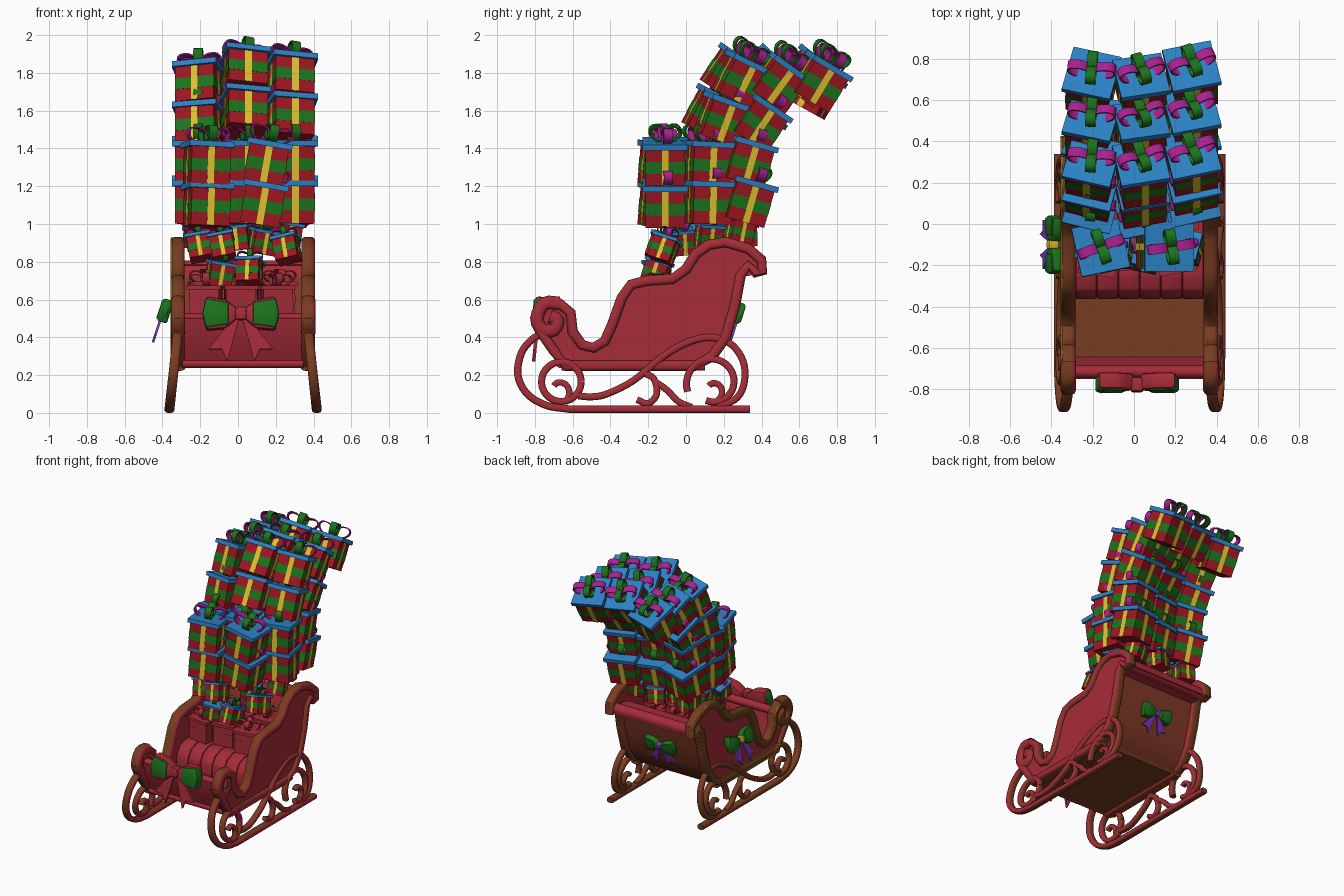
import bpy, bmesh, math, random
from mathutils import Matrix, Vector, Euler

if "Cube" in bpy.data.objects:
    bpy.data.objects.remove(bpy.data.objects["Cube"])
random.seed(4)
CX = 0.027


def mat(name, c):
    m = bpy.data.materials.new(name)
    m.diffuse_color = (*c, 1)
    m.use_nodes = True
    m.node_tree.nodes["Principled BSDF"].inputs["Base Color"].default_value = m.diffuse_color
    return m


RED = mat("sleigh_red", (0.38, 0.025, 0.04))
BROWN = mat("brown", (0.19, 0.045, 0.015))
WRAP = mat("wrap_red", (0.34, 0.008, 0.015))
GREEN = mat("green", (0.012, 0.17, 0.012))
YELLOW = mat("yellow", (0.75, 0.52, 0.03))
BLUE = mat("blue", (0.025, 0.22, 0.55))
PINK = mat("magenta", (0.4, 0.015, 0.27))
PURPLE = mat("purple", (0.2, 0.04, 0.5))
TRIM = mat("trim_gold", (0.35, 0.22, 0.02))


def finish(name, bm, mats, smooth=True):
    bmesh.ops.recalc_face_normals(bm, faces=bm.faces)
    bm.normal_update()
    me = bpy.data.meshes.new(name)
    if len(mats) == 2 and mats == [BROWN, RED]:      # two-tone paint: red faces look right
        for f in bm.faces:
            f.material_index = int(f.normal.x > 0.4)
    bm.to_mesh(me)
    bm.free()
    for m in mats:
        me.materials.append(m)
    if smooth:
        me.polygons.foreach_set("use_smooth", [True] * len(me.polygons))
        me.set_sharp_from_angle(angle=math.radians(40))
    ob = bpy.data.objects.new(name, me)
    bpy.context.collection.objects.link(ob)
    return ob


def prism(name, pts, axis, lo, hi, mats, bevel=0):
    """2D outline (y,z) or (x,z) extruded along X or Y."""
    bm = bmesh.new()
    mk = (lambda p, d: (d, *p)) if axis == 'X' else (lambda p, d: (p[0], d, p[1]))
    a = [bm.verts.new(mk(p, lo)) for p in pts]
    b = [bm.verts.new(mk(p, hi)) for p in pts]
    bm.faces.new(a)
    bm.faces.new(b[::-1])
    for i in range(len(pts)):
        j = (i + 1) % len(pts)
        bm.faces.new((a[i], b[i], b[j], a[j]))
    if bevel:
        bmesh.ops.bevel(bm, geom=bm.edges[:], offset=bevel, segments=2, affect='EDGES', profile=0.5)
    return finish(name, bm, mats)


def spline(p, n=5):
    """Catmull-Rom smoothing of an open path."""
    p = [Vector(v) for v in p]
    q = [2 * p[0] - p[1]] + p + [2 * p[-1] - p[-2]]
    out = []
    for i in range(1, len(q) - 2):
        a, b, c, d = q[i - 1:i + 3]
        for k in range(n):
            t = k / n
            out.append(0.5 * (2 * b + (c - a) * t + (2 * a - 5 * b + 4 * c - d) * t * t + (3 * b - a - 3 * c + d) * t ** 3))
    return out + [p[-1]]


def tube(name, path, r, rx, xfun, mats, closed=False, n=12, off=0):
    """Rounded-square tube along a (y,z) path; xfun(z) gives its x, off shifts it sideways."""
    path = [Vector(v) for v in path]
    bm, rings, m = bmesh.new(), [], len(path)
    sq = lambda v: math.copysign(abs(v) ** 0.65, v)
    for i, p in enumerate(path):
        a = path[i - 1] if closed or i else p
        b = path[(i + 1) % m] if closed or i < m - 1 else p
        t = (b - a).normalized()
        ring = []
        for k in range(n):
            u = 2 * math.pi * (k + .5) / n
            d = off + r * sq(math.cos(u))
            ring.append(bm.verts.new((xfun(p.y) + rx * sq(math.sin(u)), p.x - t.y * d, p.y + t.x * d)))
        rings.append(ring)
    for i in range(m if closed else m - 1):
        A, B = rings[i], rings[(i + 1) % m]
        for k in range(n):
            bm.faces.new((A[k], A[(k + 1) % n], B[(k + 1) % n], B[k]))
    if not closed:
        bm.faces.new(rings[0])
        bm.faces.new(rings[-1][::-1])
    return finish(name, bm, mats)


def spiral(c, r0, r1, a0, a1, n=28):
    return [(c[0] + (r0 + (r1 - r0) * i / n) * math.cos(math.radians(a0 + (a1 - a0) * i / n)),
             c[1] + (r0 + (r1 - r0) * i / n) * math.sin(math.radians(a0 + (a1 - a0) * i / n))) for i in range(n + 1)]


# side outline, from front curl over the top to the back curl, then the underside
top = [(-0.77, 0.43), (-0.80, 0.50), (-0.75, 0.58), (-0.67, 0.58), (-0.61, 0.53), (-0.60, 0.43), (-0.55, 0.36), (-0.49, 0.345),
       (-0.43, 0.38), (-0.39, 0.47), (-0.34, 0.61), (-0.29, 0.68), (-0.21, 0.70), (-0.07, 0.71), (0.0, 0.76),
       (0.05, 0.84), (0.12, 0.89), (0.21, 0.905), (0.33, 0.87), (0.40, 0.81), (0.405, 0.745)]
under = [(0.37, 0.74), (0.33, 0.78), (0.29, 0.73), (0.26, 0.57), (0.21, 0.40), (0.14, 0.30), (0.05, 0.25), (-0.64, 0.25), (-0.70, 0.33)]
front_curl = [(-0.67, 0.58), (-0.75, 0.58), (-0.79, 0.50), (-0.76, 0.44), (-0.70, 0.44), (-0.68, 0.49), (-0.72, 0.51)]
main = [(0.34, 0.02), (-0.62, 0.02), (-0.74, 0.04), (-0.84, 0.10), (-0.89, 0.20), (-0.87, 0.32), (-0.80, 0.40), (-0.72, 0.42)]
scroll = [(-0.57, 0.09), (-0.50, 0.085), (-0.42, 0.10), (-0.28, 0.17), (-0.12, 0.30), (0.0, 0.37), (0.12, 0.40), (0.23, 0.37),
          (0.30, 0.28), (0.31, 0.17), (0.27, 0.08), (0.17, 0.03)]
for s, side in ((-1, "left"), (1, "right")):
    xf = lambda z: CX + s * 0.345
    xr = lambda z: CX + s * (0.392 - 0.11 * z)
    two = [BROWN, RED]
    prism(side + "_side_panel", top + under, 'X', CX + s * 0.315, CX + s * 0.358, [RED])
    tube(side + "_side_rim", top + under, 0.028, 0.036, xf, two, True)
    tube(side + "_front_curl", spline(front_curl, 3), 0.036, 0.038, xf, two)
    # runner ironwork
    tube(side + "_runner", main[:2] + spline(main[1:])[1:], 0.02, 0.026, xr, two)
    tube(side + "_runner_scroll", spline(scroll), 0.019, 0.022, xr, two)
    tube(side + "_front_ring", spiral((-0.66, 0.165), 0.105, 0.105, 0, 360), 0.019, 0.022, xr, two)
    tube(side + "_front_ring_curl", spiral((-0.68, 0.12), 0.075, 0.03, -60, 130, 14), 0.017, 0.02, xr, two)
    tube(side + "_rear_ring", spiral((0.14, 0.16), 0.14, 0.10, 200, -110), 0.019, 0.022, xr, two)
    tube(side + "_rear_curl", spiral((0.14, 0.12), 0.06, 0.03, -60, 130, 14), 0.017, 0.02, xr, two)
    tube(side + "_middle_brace", spline([(-0.26, 0.07), (-0.20, 0.05), (-0.155, 0.10), (-0.17, 0.18), (-0.22, 0.21)]), 0.018, 0.02, xr, two)
    tube(side + "_rear_brace", spline([(-0.17, 0.17), (-0.10, 0.12), (-0.04, 0.06), (0.03, 0.03)]), 0.018, 0.02, xr, two)
    tube(side + "_sill", [(-0.66, 0.245), (0.10, 0.245)], 0.022, 0.035, lambda z: CX + s * 0.34, two)
# gold trim lines on the left outer face
for k, (x, o) in enumerate(((-0.350, 0.016), (-0.336, -0.03))):
    tube("left_trim_%d" % k, top[3:] + under[:-1], 0.007, 0.007, lambda z: x, [TRIM], False, 6, o)

# body between the sides
L, R = CX - 0.32, CX + 0.32
prism("floor", [(-0.66, 0.24), (0.08, 0.24), (0.10, 0.27), (-0.66, 0.27)], 'X', L, R, [BROWN])
prism("dash", [(-0.66, 0.24), (-0.70, 0.33), (-0.74, 0.43), (-0.75, 0.50), (-0.71, 0.52), (-0.69, 0.44), (-0.67, 0.34), (-0.645, 0.27)], 'X', L, R, [RED])
tube_bar = lambda name, y, z, r: prism(name, spiral((y, z), r, r, 0, 345, 23), 'X', L, R, [RED])
tube_bar("dash_rail", -0.715, 0.495, 0.03)
tube_bar("dash_lip", -0.665, 0.26, 0.022)
prism("back_panel", [(0.06, 0.24), (0.14, 0.29), (0.21, 0.40), (0.26, 0.57), (0.30, 0.75), (0.24, 0.78), (0.18, 0.56), (0.06, 0.30)],
      'X', L, R, [mat("back_brown_red", (0.22, 0.04, 0.02))])
prism("back_top", [(0.22, 0.72), (0.24, 0.78), (0.40, 0.79), (0.41, 0.74), (0.30, 0.72)], 'X', L, R, [RED])
tube_bar("back_rail", 0.37, 0.765, 0.042)
w = (R - L - 0.02) / 6
for i in range(6):
    prism("seat_cushion_%d" % i, [(-0.34, 0.26), (-0.365, 0.34), (-0.355, 0.42), (-0.32, 0.475), (-0.25, 0.50), (0.19, 0.50), (0.10, 0.26)],
          'X', L + 0.01 + i * w, L + 0.01 + (i + 1) * w, [RED], 0.012)


# decorative bows (modelled facing -y)
def bow(name, loc, rot, s, wing, edge, tail, knot):
    M = Matrix.Translation(loc) @ Euler([math.radians(a) for a in rot]).to_matrix().to_4x4() @ Matrix.Scale(s, 4)
    parts = [prism(name + "_knot", [(-.13, -.17), (.13, -.17), (.16, 0), (.13, .17), (-.13, .17), (-.16, 0)], 'Y', -.24, .1, [knot], .04)]
    for d in (-1, 1):
        f = lambda pts: [(d * x, z) for x, z in pts]
        parts += [prism(name + "_loop", f([(.08, -.13), (.4, -.4), (.92, -.45), (.97, 0), (.92, .46), (.4, .36), (.08, .13)]), 'Y', -.2, .2, [edge], .08),
                  prism(name + "_loop_face", f([(.32, -.3), (.93, -.39), (1.02, 0), (.93, .4), (.32, .28)]), 'Y', -.24, .12, [wing], .06),
                  prism(name + "_tail", f([(.02, -.05), (.2, -.1), (.85, -.95), (.5, -.95), (.36, -1.28)]), 'Y', -.12, -.03, [tail])]
    for p in parts:
        p.matrix_world = M


bow("front_bow", (0.015, -0.765, 0.525), (-6, 0, 0), 0.2, GREEN, RED, RED, RED)
bow("back_bow", (CX, 0.275, 0.53), (18, 0, 180), 0.125, GREEN, GREEN, PURPLE, PURPLE)
bow("left_bow", (-0.385, -0.10, 0.54), (-18, 0, -90), 0.14, GREEN, GREEN, PURPLE, YELLOW)


# gift box: body, bands, lid and a four-loop ribbon
def gift_mesh(name, mats):
    bm = bmesh.new()

    def box(c, s, k):
        g = bmesh.ops.create_cube(bm, size=1, matrix=Matrix.Translation(c) @ Matrix.Diagonal((*s, 1)))
        for f in {f for v in g['verts'] for f in v.link_faces}:
            f.material_index = k
    box((0, 0, 0), (.21, .21, .2), 0)
    box((0, 0, 0), (.213, .213, .065), 1)
    box((0, 0, 0), (.036, .216, .198), 2)
    box((0, 0, 0), (.216, .036, .198), 2)
    box((0, 0, .112), (.24, .24, .03), 3)
    n = 14
    for j in range(4):
        k, big = (4, 1.0) if j % 2 == 0 else (1, 0.85)
        M = Matrix.Translation((0, 0, .127)) @ Matrix.Rotation(j * math.pi / 2 + .15, 4, 'Z') @ Matrix.Rotation(-.4 if k == 4 else -.7, 4, 'Y')
        rings = []
        for i in range(n):
            a = 2 * math.pi * i / n
            rings.append([bm.verts.new(M @ Vector((big * .065 + (big * .065 - o) * math.cos(a), y, .008 + (.043 - o) * math.sin(a))))
                          for o, y in ((0, -.024), (0, .024), (.008, .024), (.008, -.024))])
        for i in range(n):
            A, B = rings[i], rings[(i + 1) % n]
            for q in range(4):
                bm.faces.new((A[q], A[(q + 1) % 4], B[(q + 1) % 4], B[q])).material_index = k
    ob = finish(name, bm, mats)
    me = ob.data
    bpy.data.objects.remove(ob)
    return me


GIFT = gift_mesh("gift", [WRAP, GREEN, YELLOW, BLUE, PINK])
PLAIN = gift_mesh("plain_gift", [RED] * 5)


def put(name, me, loc, tilt=0, roll=0, yaw=0, s=1):
    """Place a gift: spun about its own axis first, then leaned."""
    ob = bpy.data.objects.new(name, me)
    bpy.context.collection.objects.link(ob)
    ob.matrix_world = Matrix.LocRotScale(Vector(loc), Euler([math.radians(a) for a in (tilt, roll, yaw)], 'ZYX'), Vector((s, s, s)))


# leaning stack: three columns sharing one curved layout of (y, z, tilt)
layout = [(.11, 1.10, -2), (.11, 1.31, -3), (.18, 1.54, -20), (.28, 1.75, -26),
          (.31, 1.11, -16), (.31, 1.32, -16), (.37, 1.53, -34), (.47, 1.74, -36), (.69, 1.74, -31)]
for x, dy, dz, dt, yaw in ((-.205, -.02, -.04, 2, -14), (.035, -.05, .03, -8, 11), (.28, .01, .0, 0, 13)):
    for y, z, t in layout:
        put("stacked_gift", GIFT, (x, y + dy, z + dz * (z > 1.4)), t + dt * (z > 1.4), 0, yaw)
# two front stacks
for z in (1.085, 1.305):
    put("front_left_gift", GIFT, (-.165, -.125, z), -5, 2, 12)
    put("front_right_gift", GIFT, (.13 + (z > 1.2) * .02, -.11, z + .01), 0, 10, 0)
# small gifts wedged underneath
small = [(-.2, -.12, .87), (-.08, -.14, .87), (-.1, -.15, .73), (.06, -.16, .74), (.26, -.12, .86), (.13, -.02, .9),
         (.0, .05, .92), (.26, .12, .93), (-.21, .1, .92), (-.08, .2, .93), (.22, .28, .95), (-.22, .28, .93), (.03, .3, .94)]
for p in small:
    put("small_gift", GIFT, p, random.uniform(-25, 5), random.uniform(-12, 15), random.uniform(-25, 25), .58)
# plain red gifts on the seat
for x, y, z, yaw in ((-.17, -.16, .58, -8), (.01, -.13, .58, 5), (.2, -.15, .58, 10), (-.17, .06, .6, 4), (.03, .07, .6, -6), (.22, .06, .6, 3)):
    put("plain_gift", PLAIN, (x, y, z), 0, 0, yaw, .75)
